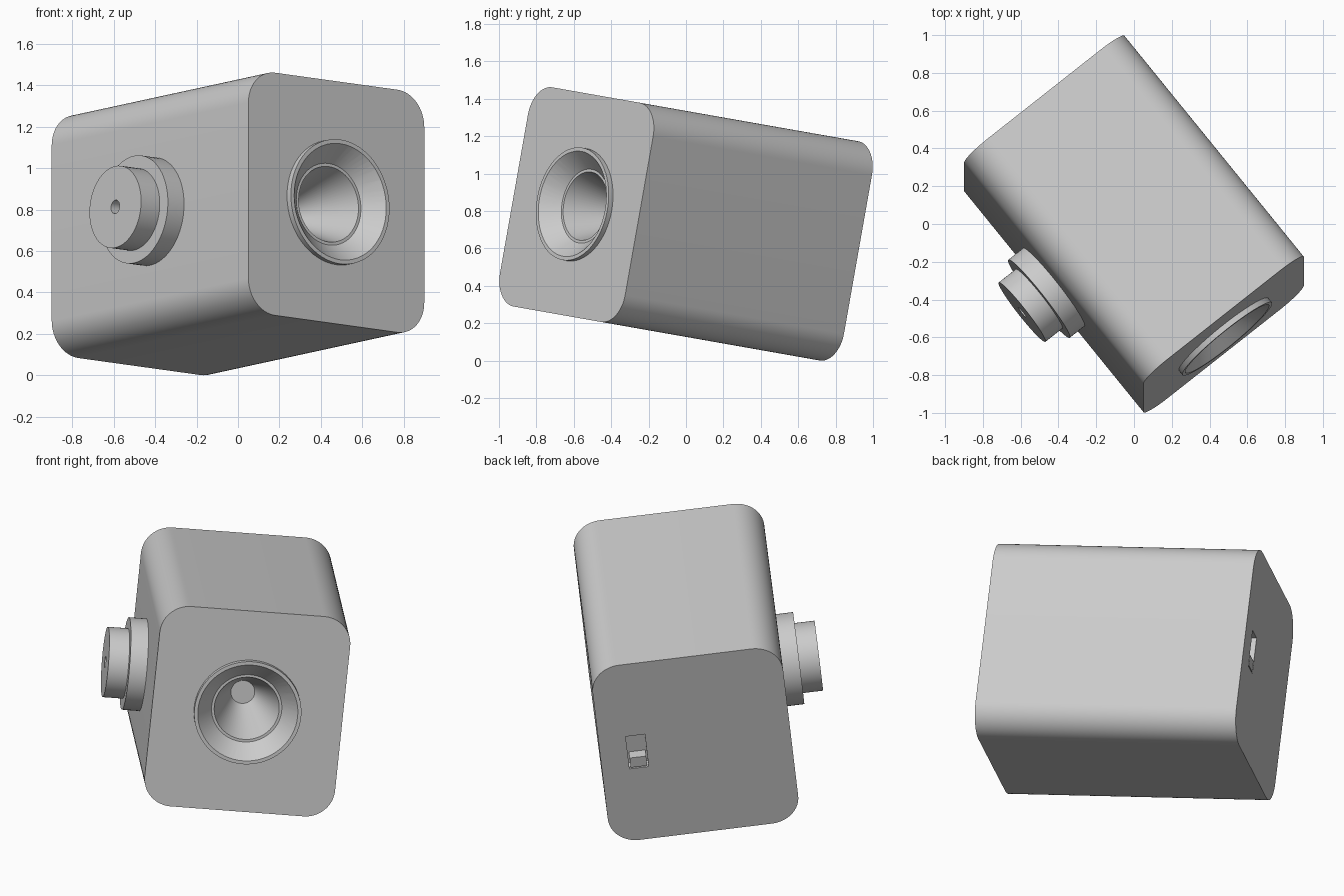
import bpy, bmesh, math
from mathutils import Matrix, Vector

if "Cube" in bpy.data.objects:
    bpy.data.objects.remove(bpy.data.objects["Cube"])

WIDTH, LENGTH, HEIGHT, ROUND = 1.088, 1.521, 1.19, 0.165

grey = bpy.data.materials.new("light_grey")
grey.use_nodes = True
colour = (0.6, 0.6, 0.6, 1)
grey.diffuse_color = colour
grey.node_tree.nodes["Principled BSDF"].inputs["Base Color"].default_value = colour


def finish(name, bm):
    bmesh.ops.remove_doubles(bm, verts=bm.verts, dist=0.0001)
    bmesh.ops.recalc_face_normals(bm, faces=bm.faces)
    mesh = bpy.data.meshes.new(name)
    bm.to_mesh(mesh)
    bm.free()
    mesh.materials.append(grey)
    obj = bpy.data.objects.new(name, mesh)
    bpy.context.collection.objects.link(obj)
    return obj


def lathe(name, profile, matrix, steps=64):
    """Solid of revolution from (radius, distance) points."""
    bm = bmesh.new()
    verts = [bm.verts.new((r, 0, h)) for r, h in profile]
    edges = [bm.edges.new(pair) for pair in zip(verts, verts[1:])]
    bmesh.ops.spin(bm, geom=verts + edges, cent=(0, 0, 0), axis=(0, 0, 1),
                   angle=math.tau, steps=steps, use_merge=True)
    bm.transform(matrix)
    return finish(name, bm)


def block(name, size, centre):
    bm = bmesh.new()
    bmesh.ops.create_cube(bm, size=1)
    bm.transform(Matrix.Translation(centre) @ Matrix.Diagonal((*size, 1)))
    return finish(name, bm)


def combine(target, tool, operation):
    """Apply a boolean and discard the tool."""
    mod = target.modifiers.new("boolean", "BOOLEAN")
    mod.operation, mod.object, mod.solver = operation, tool, "EXACT"
    bpy.context.view_layer.objects.active = target
    bpy.ops.object.modifier_apply(modifier=mod.name)
    bpy.data.objects.remove(tool)


# Body: rounded rectangle extruded front to back
bm = bmesh.new()
outline = []
for i, (sx, sz) in enumerate([(1, 1), (-1, 1), (-1, -1), (1, -1)]):
    for k in range(17):
        a = math.pi / 2 * (i + k / 16)
        outline.append(bm.verts.new((sx * (WIDTH / 2 - ROUND) + ROUND * math.cos(a), -LENGTH / 2,
                                     sz * (HEIGHT / 2 - ROUND) + ROUND * math.sin(a))))
face = bm.faces.new(outline)
extruded = bmesh.ops.extrude_face_region(bm, geom=[face], use_keep_orig=True)
bmesh.ops.translate(bm, vec=(0, LENGTH, 0),
                    verts=[v for v in extruded["geom"] if isinstance(v, bmesh.types.BMVert)])
body = finish("body", bm)

# Front lip and stepped conical opening
front = Matrix.Translation((0, -LENGTH / 2, 0)) @ Matrix.Rotation(-math.pi / 2, 4, "X")
lip = lathe("lip", [(0, -0.03), (0.305, -0.03), (0.305, 0.02), (0, 0.02)], front)
combine(body, lip, "UNION")
opening = lathe("opening", [(0, -0.06), (0.313, -0.06), (0.2, 0.06), (0.185, 0.06),
                            (0.068, 0.375), (0, 0.375)], front)
combine(body, opening, "DIFFERENCE")

# Back slot with a small switch inside
slot_x, back = 0.333, LENGTH / 2
slot = block("slot", (0.11, 0.16, 0.22), Vector((slot_x, back + 0.015, 0)))
combine(body, slot, "DIFFERENCE")
switch = block("switch", (0.094, 0.068, 0.065), Vector((slot_x, back - 0.034, -0.07)))

# Side flange and knob with a pin hole
side = Matrix.Translation((-WIDTH / 2, 0, 0)) @ Matrix.Rotation(-math.pi / 2, 4, "Y")
flange = lathe("side_flange", [(0, -0.01), (0.263, -0.01), (0.263, 0.1), (0, 0.1)], side)
knob = lathe("side_knob", [(0, 0.09), (0.2, 0.09), (0.2, 0.215), (0.033, 0.215),
                           (0.033, 0.13), (0, 0.13)], side)

# Tilt everything into its resting pose and shade
pose = (Matrix.Translation((0, 0, 0.7305)) @ Matrix.Rotation(math.radians(-10), 4, "X")
        @ Matrix.Rotation(math.radians(38.65), 4, "Z"))
bpy.ops.object.select_all(action="DESELECT")
for obj in (body, switch, flange, knob):
    obj.data.transform(pose)
    obj.select_set(True)
bpy.context.view_layer.objects.active = body
bpy.ops.object.shade_smooth_by_angle(angle=math.radians(20))
